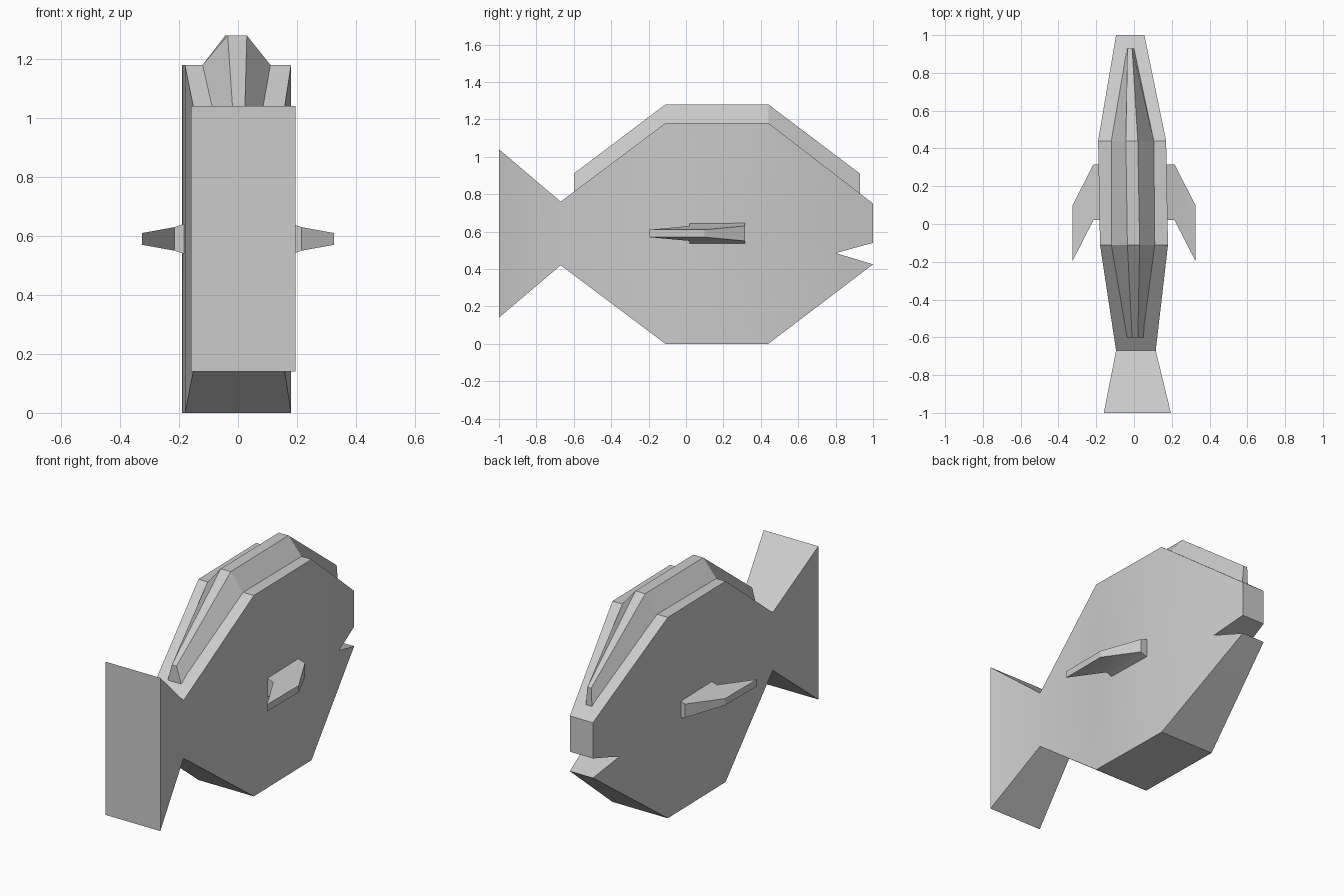
import bpy, bmesh, math

if "Cube" in bpy.data.objects:
    bpy.data.objects.remove(bpy.data.objects["Cube"])


def loft(bm, rings, cap_start=True, cap_end=True):
    """Skin a row of equal-length point rings."""
    vs = [[bm.verts.new(p) for p in r] for r in rings]
    n = len(rings[0])
    for a, b in zip(vs, vs[1:]):
        for i in range(n):
            j = (i + 1) % n
            bm.faces.new((a[i], a[j], b[j], b[i]))
    if cap_start:
        bm.faces.new(vs[0][::-1])
    if cap_end:
        bm.faces.new(vs[-1])


def finish(bm, name):
    bmesh.ops.remove_doubles(bm, verts=bm.verts, dist=1e-4)
    bmesh.ops.recalc_face_normals(bm, faces=bm.faces)
    me = bpy.data.meshes.new(name)
    bm.to_mesh(me)
    bm.free()
    ob = bpy.data.objects.new(name, me)
    bpy.context.collection.objects.link(ob)
    bpy.ops.object.select_all(action='DESELECT')
    ob.select_set(True)
    bpy.context.view_layer.objects.active = ob
    bpy.ops.object.shade_smooth_by_angle(angle=math.radians(25))
    return ob


def column(y, xl, xr, zs):
    """Ring across the body: up the right side, down the left."""
    return [(xr, y, z) for z in zs] + [(xl, y, z) for z in reversed(zs)]


# body and tail: y, left x, right x, heights (bottom, middle, top)
stations = [
    (-1.00, -0.16, 0.195, (0.14, 0.59, 1.04)),
    (-0.67, -0.095, 0.115, (0.42, 0.59, 0.76)),
    (-0.11, -0.18, 0.18, (0.0, 0.59, 1.18)),
    (0.44, -0.19, 0.17, (0.0, 0.59, 1.18)),
    (0.80, -0.129, 0.096, (0.273, 0.485, 0.904)),
]
bm = bmesh.new()
loft(bm, [column(*s) for s in stations], cap_end=False)
# upper and lower jaw around the open mouth
for back, front in (((0.485, 0.904), (0.54, 0.75)),
                    ((0.273, 0.485), (0.425, 0.425))):
    loft(bm, [column(0.80, -0.129, 0.096, back),
              column(1.00, -0.095, 0.055, front)], cap_start=False)
finish(bm, "body")

# dorsal fin: y, base z, top z, base left/right, ridge left/right
fin = [
    (-0.60, 0.80, 0.91, -0.04, 0.055, -0.01, 0.02),
    (-0.11, 1.18, 1.28, -0.12, 0.11, -0.035, 0.03),
    (0.44, 1.18, 1.28, -0.12, 0.105, -0.043, 0.02),
    (0.93, 0.80, 0.91, -0.04, 0.0, -0.035, -0.01),
]
bm = bmesh.new()
loft(bm, [[(bl, y, zb), (br, y, zb), (tr, y, zt), (tl, y, zt)]
          for y, zb, zt, bl, br, tl, tr in fin])
finish(bm, "dorsal_fin")

# side fins: swept-back blades, x, rear y, front y, half thickness
blade = [(0.172, 0.02, 0.315, 0.055), (0.215, 0.02, 0.315, 0.04),
         (0.325, -0.195, 0.10, 0.02)]
for side, name in ((1, "right_fin"), (-1, "left_fin")):
    bm = bmesh.new()
    loft(bm, [[(side * x, y0, 0.59 - h), (side * x, y1, 0.59 - h),
               (side * x, y1, 0.59 + h), (side * x, y0, 0.59 + h)]
              for x, y0, y1, h in blade])
    finish(bm, name)
